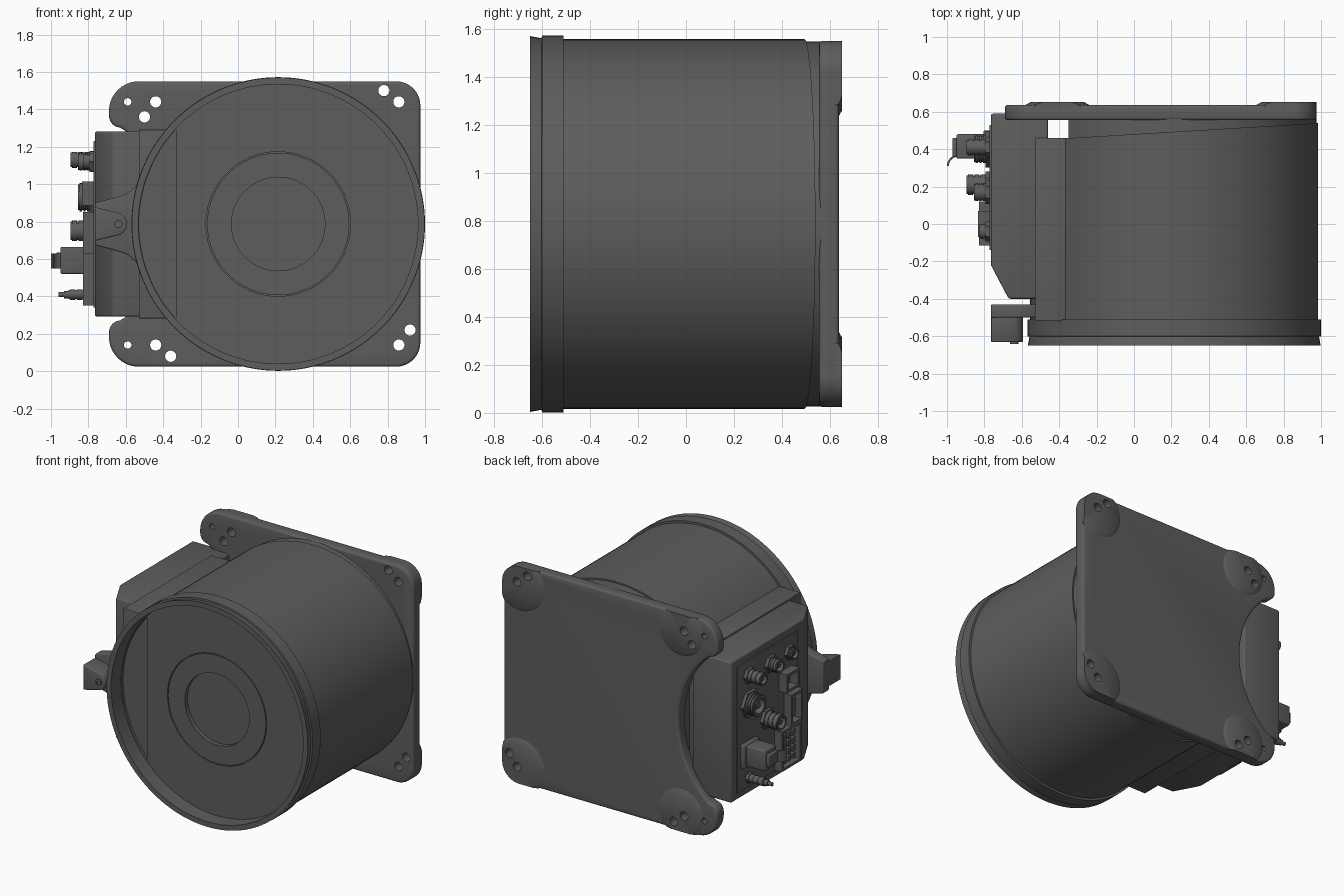
import bpy, bmesh
from math import sin, cos, pi, radians

if "Cube" in bpy.data.objects:
    bpy.data.objects.remove(bpy.data.objects["Cube"])

CX, CZ = 0.215, 0.787          # drum axis
FACE = -0.765                  # connector panel plane
dark = bpy.data.materials.new("dark_grey")
dark.diffuse_color = (.11, .11, .11, 1)
dark.use_nodes = True
dark.node_tree.nodes["Principled BSDF"].inputs["Base Color"].default_value = dark.diffuse_color


def finish(name, bm, bevel=0.0):
    bmesh.ops.remove_doubles(bm, verts=bm.verts, dist=1e-5)
    bmesh.ops.recalc_face_normals(bm, faces=bm.faces)
    me = bpy.data.meshes.new(name)
    bm.to_mesh(me)
    bm.free()
    me.materials.append(dark)
    ob = bpy.data.objects.new(name, me)
    bpy.context.collection.objects.link(ob)
    if bevel:
        m = ob.modifiers.new("bevel", 'BEVEL')
        m.width, m.segments, m.angle_limit = bevel, 3, radians(35)
        apply_mods(ob)
    smooth(ob)
    return ob


def activate(ob):
    bpy.ops.object.select_all(action='DESELECT')
    ob.select_set(True)
    bpy.context.view_layer.objects.active = ob


def apply_mods(ob):
    activate(ob)
    for m in list(ob.modifiers):
        bpy.ops.object.modifier_apply(modifier=m.name)


def smooth(ob):
    activate(ob)
    bpy.ops.object.shade_smooth_by_angle(angle=radians(32))


def boolean(ob, cutter, op):
    m = ob.modifiers.new("bool", 'BOOLEAN')
    m.operation, m.object, m.solver = op, cutter, 'EXACT'
    apply_mods(ob)
    smooth(ob)


def place(axis, u, v, h):
    return {'x': (h, u, v), 'y': (u, h, v), 'z': (u, v, h)}[axis]


def add_lathe(bm, prof, axis, c, n):
    rings = [[bm.verts.new(place(axis, c[0] + r * cos(2 * pi * i / n), c[1] + r * sin(2 * pi * i / n), h))
              for i in range(n)] for r, h in prof]
    for a, b in zip(rings, rings[1:]):
        for i in range(n):
            j = (i + 1) % n
            bm.faces.new((a[i], a[j], b[j], b[i]))


def lathe(name, prof, axis, c, n=48):
    bm = bmesh.new()
    add_lathe(bm, prof, axis, c, n)
    return finish(name, bm)


def prism(name, pts, axis, h0, h1, bevel=0.0):
    bm = bmesh.new()
    a = [bm.verts.new(place(axis, u, v, h0)) for u, v in pts]
    b = [bm.verts.new(place(axis, u, v, h1)) for u, v in pts]
    bm.faces.new(a)
    bm.faces.new(b[::-1])
    for i in range(len(a)):
        j = (i + 1) % len(a)
        bm.faces.new((a[i], b[i], b[j], a[j]))
    return finish(name, bm, bevel)


def rect(u0, u1, v0, v1):
    return [(u0, v0), (u1, v0), (u1, v1), (u0, v1)]


def arc(cu, cv, r, a0, a1, n=10):
    return [(cu + r * cos(radians(a0 + (a1 - a0) * i / n)),
             cv + r * sin(radians(a0 + (a1 - a0) * i / n))) for i in range(n + 1)]


def mirrored(pts):
    return pts + [(x, 2 * CZ - z) for x, z in reversed(pts)]


# Drum with recessed front face, rim band and slanted back
drum = lathe("drum", [(0, -.51), (.25, -.51), (.25, -.54), (.38, -.54), (.38, -.525), (.386, -.525),
                      (.386, -.54), (.747, -.54), (.747, -.65), (.783, -.65), (.774, -.602), (.785, -.6),
                      (.785, -.51), (.77, -.51), (.77, .5), (0, .5)], 'y', (CX, CZ), 128)
for v in drum.data.vertices:
    if v.co.y > .4:
        v.co.y = .458 + (v.co.x + .37) * .06
segment = prism("segment_cutter", arc(CX, CZ, .744, 137.3, 222.7, 30), 'y', -.6, -.521)
boolean(drum, segment, 'DIFFERENCE')

# Neck joining drum to mounting plate, flat on the box side
prism("plate_neck", arc(CX, CZ, .76, -138, 138, 72), 'y', .44, .575)

# Mounting plate: rounded corners, two ears, concave side around the box
outline = mirrored(arc(.845, 1.42, .13, 0, 90) + arc(-.53, 1.39, .16, 90, 180)
                   + arc(-.625, 1.367, .065, 180, 265, 6) + arc(-1.06, CZ, .675, 48.5, 2, 16))
plate = prism("mounting_plate", outline, 'y', .555, .637, .015)

holes = [(-.59, 1.44, .02), (-.44, 1.44, .03), (-.5, 1.36, .03), (.78, 1.5, .03), (.86, 1.44, .03),
         (-.59, .14, .02), (-.44, .14, .03), (-.36, .08, .03), (.92, .22, .03), (.86, .14, .03)]
bm = bmesh.new()
for x, z, r in holes:
    add_lathe(bm, [(0, .4), (r, .4), (r, .8), (0, .8)], 'y', (x, z), 24)
drill = finish("hole_cutter", bm)
clip = prism("outline_cutter", outline, 'y', .5, .75)
boolean(plate, drill, 'DIFFERENCE')

# Raised corner pads trimmed to the plate outline
for x, r in ((-.41, .16), (.845, .18)):
    for side in (1, -1):
        pad = lathe("corner_pad", [(0, .6), (r + .02, .6), (r + .01, .637), (r - .015, .651), (0, .651)],
                    'y', (x, CZ + side * .64), 48)
        boolean(pad, clip, 'INTERSECT')
        boolean(pad, drill, 'DIFFERENCE')
for cutter in (drill, clip, segment):
    bpy.data.objects.remove(cutter)

# Electronics box and the saddle block joining it to the drum
prism("electronics_box", [(FACE, .59), (-.46, .59), (-.46, -.4), (-.67, -.4), (FACE, -.22)],
      'z', CZ - .495, CZ + .495, .012)
prism("saddle_block", rect(-.53, -.335, -.519, .46), 'z', CZ - .505, CZ + .505, .004)
prism("connector_panel", rect(-.14, .53, .34, 1.23), 'x', FACE - .008, FACE + .02, .004)

# Clasp: flared lug on the rim with a tapered block and screw
flare = [(-.45, 1.12), (-.51, 1.05), (-.55, .985), (-.59, .95), (-.65, .93), (-.765, .9)]
prism("clasp_lug", mirrored(flare), 'y', -.5, -.43, .008)
prism("clasp_block", [(-.765, CZ + .09), (-.765, CZ - .09)] + arc(-.655, CZ, .062, -78, 78, 10),
      'y', -.632, -.49, .008)
lathe("clasp_screw", [(0, -.634), (.012, -.634), (.012, -.641), (.022, -.641), (.022, -.6)],
      'y', (-.64, CZ), 24)


# Round connectors: hex nut, ribbed barrel, open socket with centre pin
def connector(y, z, r, length):
    e = FACE - length
    lathe("connector_nut", [(0, FACE), (r * 1.3, FACE), (r * 1.3, FACE - .03), (0, FACE - .03)], 'x', (y, z), 6)
    prof = [(r, FACE - .02)]
    step = (length - .03) / 3
    for i in range(3):
        a = FACE - .03 - step * i
        b = a - step
        prof += [(r, a), (r, b + .008), (r * .9, b + .008), (r * .9, b)]
    prof += [(r * .95, e), (r * .7, e), (r * .7, e + length * .5), (r * .3, e + length * .5),
             (r * .3, e + .01), (0, e + .01)]
    lathe("connector_barrel", prof, 'x', (y, z), 32)


for y, z, r, length in ((.41, 1.13, .043, .13), (.17, 1.12, .048, .09), (-.04, 1.12, .042, .06),
                        (.4, .93, .075, .09), (.21, .75, .055, .13), (.41, .41, .028, .14)):
    connector(y, z, r, length)
lathe("cable_tip", [(0, -.96), (.013, -.96), (.013, -.93), (.02, -.93), (.02, -.88), (0, -.88)],
      'x', (.41, .41), 24)


# Rectangular sockets: framed ports on the panel
def port(y, z, w, h, depth, t=.018):
    for s in (-1, 1):
        yc, zc = y + s * (w - t) / 2, z + s * (h - t) / 2
        prism("port_side", rect(yc - t / 2, yc + t / 2, z - h / 2, z + h / 2), 'x', FACE - depth, FACE + .01)
        prism("port_end", rect(y - w / 2, y + w / 2, zc - t / 2, zc + t / 2), 'x', FACE - depth, FACE + .01)


for y, z, w, h, depth in ((0, .95, .14, .13, .07), (-.05, .74, .13, .22, .065), (.01, .49, .22, .28, .065)):
    port(y, z, w, h, depth)
prism("port_tongue", rect(-.065, -.035, .68, .8), 'x', FACE - .045, FACE)
for row in range(4):
    for col in range(3):
        y0, z0 = -.055 + col * .05, .385 + row * .055
        prism("terminal_pin", rect(y0, y0 + .03, z0, z0 + .035), 'x', FACE - .05, FACE)

# Large plug with a curved release lever
prism("plug_base", rect(.33, .5, .51, .67), 'x', FACE - .04, FACE, .006)
prism("plug_body", rect(.35, .48, .52, .665), 'x', -.95, FACE, .01)
prism("plug_step", rect(.36, .46, .55, .635), 'x', -.97, -.9, .006)
prism("plug_lever", arc(-.94, .31, .06, 180, 100, 8) + arc(-.94, .31, .05, 100, 180, 8), 'z', .55, .63)
